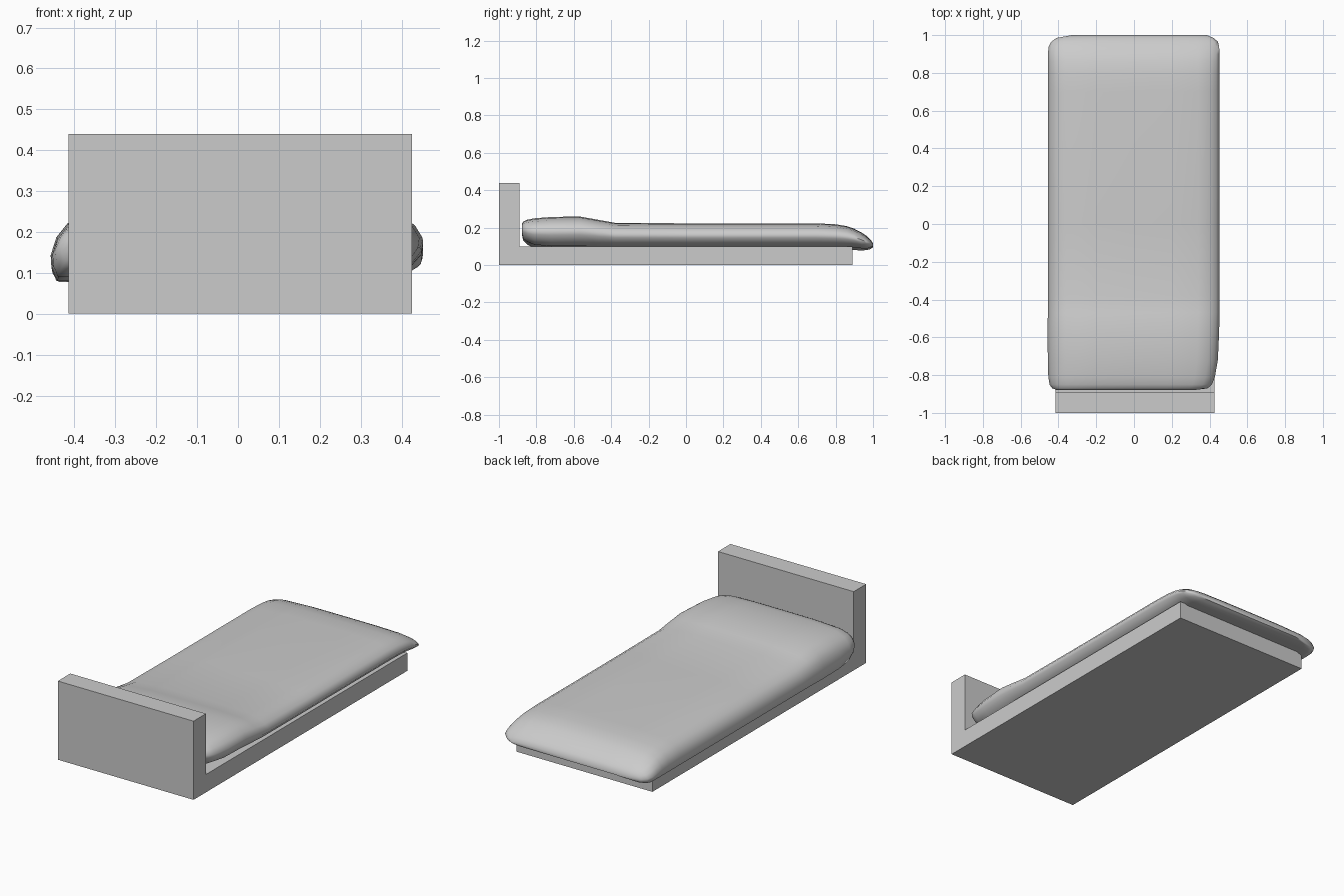
import bpy, bmesh


def make_object(name, bm):
    bmesh.ops.recalc_face_normals(bm, faces=bm.faces[:])
    mesh = bpy.data.meshes.new(name)
    bm.to_mesh(mesh)
    bm.free()
    obj = bpy.data.objects.new(name, mesh)
    bpy.context.collection.objects.link(obj)
    return obj


def loft(bm, rings):
    loops = [[bm.verts.new(p) for p in ring] for ring in rings]
    n = len(loops[0])
    for a, b in zip(loops, loops[1:]):
        for i in range(n):
            j = (i + 1) % n
            bm.faces.new((a[i], a[j], b[j], b[i]))
    bm.faces.new(loops[0])
    bm.faces.new(loops[-1][::-1])


# Bed frame: L-shaped side profile with headboard, extruded across the width
side = [(-1, 0), (0.89, 0), (0.89, 0.1), (-0.89, 0.1), (-0.89, 0.44), (-1, 0.44)]
bm = bmesh.new()
loft(bm, [[(x, y, z) for y, z in side] for x in (-0.415, 0.425)])
make_object("bed_frame", bm)

# Duvet cross-section (x, z): left side hangs low, right side curls up
section = [(-0.38, 0.095), (-0.415, 0.08), (-0.442, 0.08), (-0.454, 0.105),
           (-0.456, 0.13), (-0.442, 0.165), (-0.415, 0.192), (-0.36, 0.212),
           (-0.2, 0.222), (0, 0.223), (0.2, 0.223), (0.34, 0.219),
           (0.40, 0.208), (0.435, 0.188), (0.453, 0.165), (0.449, 0.145),
           (0.425, 0.118), (0.38, 0.097)]

# Stations along the bed: y, left width, right width, top z, bottom z
stations = [
    (-0.878, 0.90, 0.72, 0.220, 0.165), (-0.87, 0.95, 0.86, 0.232, 0.13),
    (-0.85, 0.98, 0.91, 0.242, 0.11), (-0.81, 0.995, 0.945, 0.250, 0.09),
    (-0.72, 1.0, 0.98, 0.257, 0.08), (-0.57, 1.005, 0.995, 0.260, 0.08),
    (-0.47, 1.0, 1.0, 0.242, 0.08), (-0.38, 1.0, 1.0, 0.226, 0.08),
    (0.0, 1.0, 1.0, 0.223, 0.08), (0.7, 1.0, 1.0, 0.223, 0.08),
    (0.8, 1.0, 1.0, 0.218, 0.08), (0.86, 1.0, 1.0, 0.208, 0.08),
    (0.90, 1.0, 1.0, 0.194, 0.08), (0.94, 0.99, 0.995, 0.173, 0.078),
    (0.965, 0.96, 0.98, 0.156, 0.08), (0.985, 0.90, 0.93, 0.138, 0.085),
    (1.0, 0.72, 0.85, 0.117, 0.095)]

rings = []
for y, left, right, top, bottom in stations:
    rings.append([(x * (left if x < 0 else right), y,
                   bottom + (z - 0.08) / 0.143 * (top - bottom))
                  for x, z in section])
bm = bmesh.new()
loft(bm, rings)
duvet = make_object("duvet", bm)

# Soft shading on the duvet
bpy.context.view_layer.objects.active = duvet
duvet.select_set(True)
bpy.ops.object.shade_smooth_by_angle(angle=1.05)
